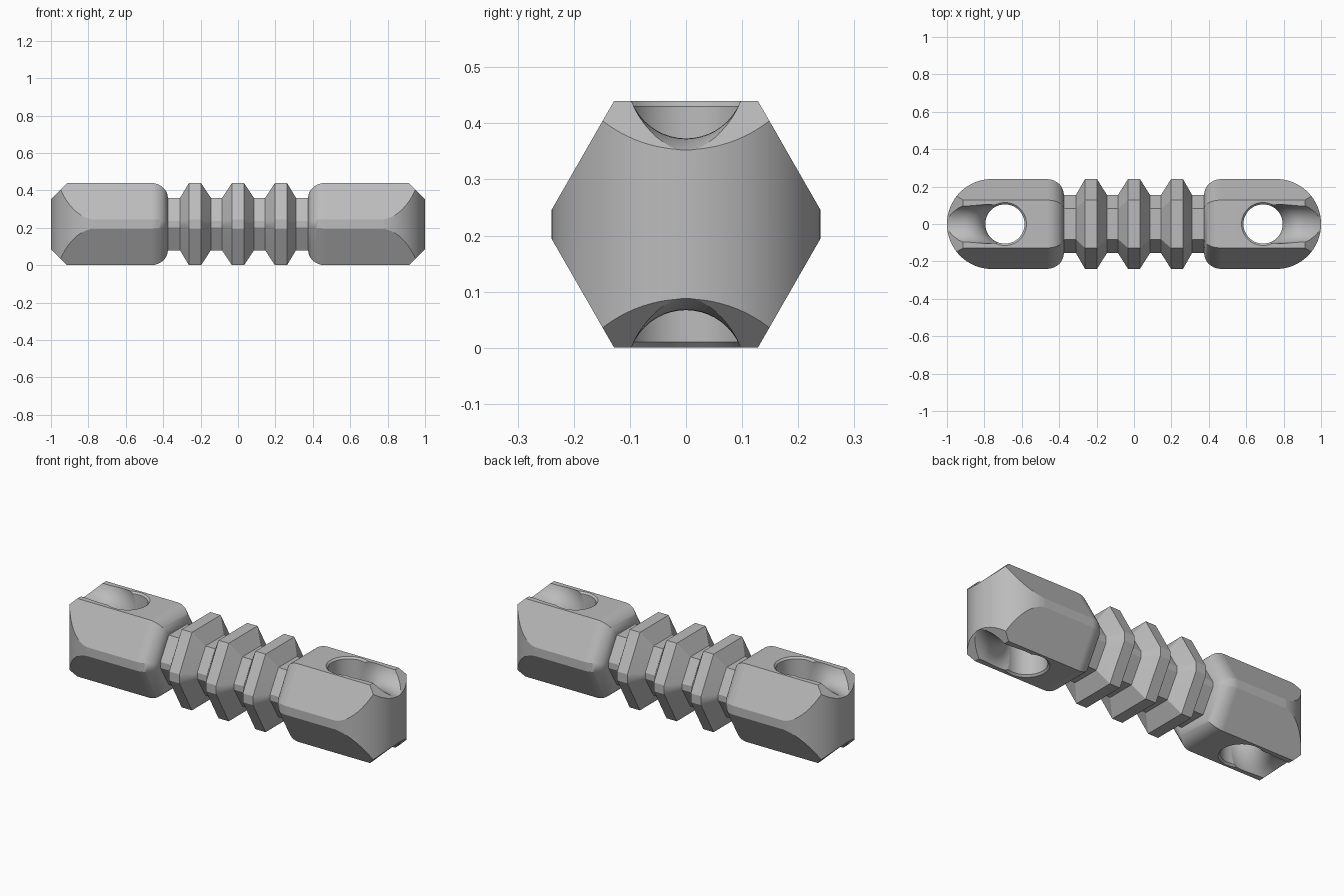
import bpy, bmesh, math
from mathutils import Vector

MID, HOLE_X, HOLE_R = 0.22, 0.69, 0.105

cube = bpy.data.objects.get("Cube")
if cube:
    bpy.data.objects.remove(cube)

grey = bpy.data.materials.new("plain grey")
grey.use_nodes = True
grey.diffuse_color = (0.5, 0.5, 0.5, 1)
grey.node_tree.nodes["Principled BSDF"].inputs["Base Color"].default_value = (0.5, 0.5, 0.5, 1)


def loft(name, rings):
    """Skin a list of equal-length point rings and cap both ends."""
    bm = bmesh.new()
    loops = [[bm.verts.new(p) for p in ring] for ring in rings]
    for a, b in zip(loops, loops[1:]):
        for i in range(len(a)):
            j = (i + 1) % len(a)
            bm.faces.new((a[i], a[j], b[j], b[i]))
    bm.faces.new(loops[0])
    bm.faces.new(loops[-1])
    bmesh.ops.recalc_face_normals(bm, faces=bm.faces)
    mesh = bpy.data.meshes.new(name)
    bm.to_mesh(mesh)
    bm.free()
    mesh.materials.append(grey)
    ob = bpy.data.objects.new(name, mesh)
    bpy.context.collection.objects.link(ob)
    return ob


def section(x, inset=0.0, drop=0.0):
    """Eight-sided section: inset shrinks it, drop trims only top and bottom."""
    top = MID - inset - drop
    flat = 0.128 - 0.577 * inset + 0.577 * drop
    side, half = 0.24 - inset * 1.05, 0.025 - inset * 0.1
    quarter = [(flat, top), (side, half), (side, -half), (flat, -top)]
    pts = quarter + [(-y, -z) for y, z in quarter]
    return [(x, y, MID + z) for y, z in pts]


# Half profile along the length: ribs, rounded shoulder, chamfered end
half = [(0.032, 0, 0), (0.085, 0.08, 0), (0.145, 0.08, 0), (0.198, 0, 0),
        (0.262, 0, 0), (0.31, 0.08, 0), (0.375, 0.08, 0)]
for i in range(1, 11):
    a = math.radians(9 * i)
    half.append((0.467 - 0.092 * math.cos(a), 0.08 * (1 - math.sin(a)), 0))
half += [(0.913, 0, 0), (1.03, 0, 0.117)]
profile = [(-x, d, c) for x, d, c in reversed(half)] + half
body = loft("connector_body", [section(*p) for p in profile])


# Envelope that rounds the ends in plan
def end_arc(sign):
    return [(sign * (0.7595 + 0.2405 * math.cos(a)), sign * 0.2405 * math.sin(a))
            for a in (math.radians(-90 + 180 * i / 48) for i in range(49))]


plan = end_arc(1) + end_arc(-1)
envelope = loft("end_envelope", [[(x, y, z) for x, y in plan] for z in (-0.1, 0.54)])


def circle_ring(centre, normal, radius, n=48):
    side = Vector((0, 1, 0))
    return [centre + radius * (math.cos(t) * side + math.sin(t) * normal)
            for t in (2 * math.pi * i / n for i in range(n))]


# Round through-hole with a fine chamfer at each rim
def hole(sign):
    levels = [(-0.1, 0.215), (0.01, HOLE_R), (0.43, HOLE_R), (0.54, 0.215)]
    return loft("hole_cutter", [circle_ring(Vector((sign * HOLE_X, 0, z)), Vector((1, 0, 0)), r)
                                for z, r in levels])


# Cord groove rolling out of the hole and over the end, top and bottom
def groove(sign):
    r = 0.104
    upper = []
    for i in range(13):
        a = math.radians(180 - 7.5 * i)
        n = Vector((math.cos(a) / 0.105, 0, math.sin(a) / 0.11)).normalized()
        p = Vector((0.9 + 0.105 * math.cos(a), 0, 0.043 + 0.11 * math.sin(a)))
        upper.append((p, n))
    for i in range(1, 9):
        a = math.radians(90 - 5 * i)
        n = Vector((math.cos(a), 0, math.sin(a)))
        upper.append((Vector((0.9, 0, -0.097)) + 0.25 * n, n))
    rings = []
    for flip, path in ((-1, upper[::-1]), (1, upper)):
        for p, n in path:
            c = p + n * r
            c = Vector((sign * c.x, 0, MID + flip * c.z))
            rings.append(circle_ring(c, Vector((sign * n.x, 0, flip * n.z)), r))
    return loft("groove_cutter", rings)


cuts = [(envelope, "INTERSECT")]
for s in (-1, 1):
    cuts += [(hole(s), "DIFFERENCE"), (groove(s), "DIFFERENCE")]

bpy.context.view_layer.objects.active = body
body.select_set(True)
for cutter, mode in cuts:
    cutter.hide_render = True
    mod = body.modifiers.new("cut", "BOOLEAN")
    mod.object, mod.operation, mod.solver = cutter, mode, "EXACT"
    bpy.ops.object.modifier_apply(modifier=mod.name)
    bpy.data.objects.remove(cutter)

# Smooth the rounded areas and keep facet edges crisp
bpy.ops.object.shade_smooth_by_angle(angle=math.radians(25))
weighted = body.modifiers.new("weighted_normals", "WEIGHTED_NORMAL")
weighted.keep_sharp = True
